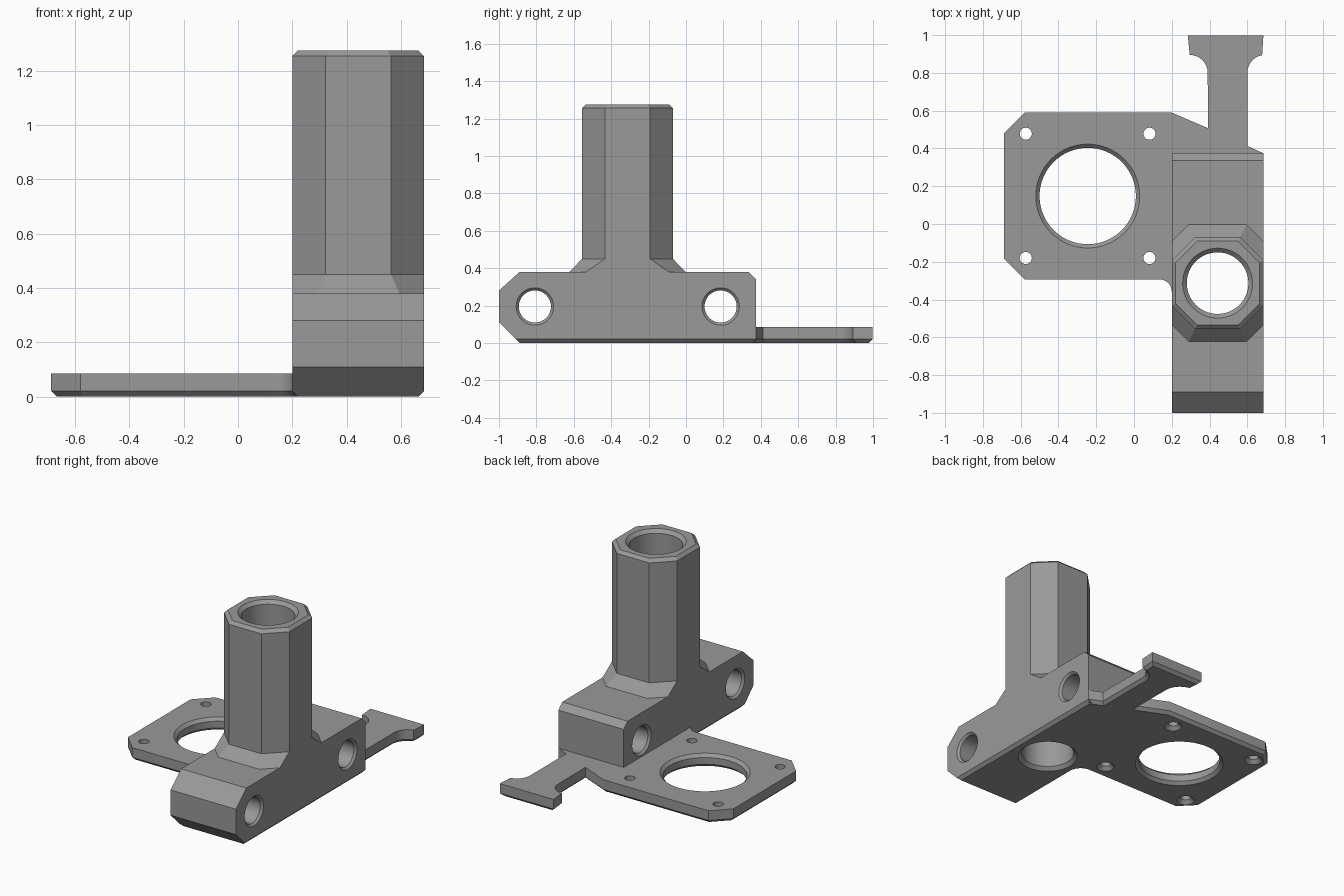
import bpy, bmesh, math
from mathutils import Matrix, Vector

if "Cube" in bpy.data.objects:
    bpy.data.objects.remove(bpy.data.objects["Cube"])

grey = bpy.data.materials.new("mid grey")
grey.diffuse_color = (0.32, 0.32, 0.32, 1)
grey.use_nodes = True
grey.node_tree.nodes["Principled BSDF"].inputs["Base Color"].default_value = grey.diffuse_color


def make_object(name, bm):
    bmesh.ops.recalc_face_normals(bm, faces=bm.faces)
    mesh = bpy.data.meshes.new(name)
    bm.to_mesh(mesh)
    bm.free()
    mesh.materials.append(grey)
    ob = bpy.data.objects.new(name, mesh)
    bpy.context.collection.objects.link(ob)
    return ob


def loft(name, rings):
    """Solid through matching rings of points, capped at both ends."""
    bm = bmesh.new()
    loops = [[bm.verts.new(p) for p in ring] for ring in rings]
    for a, b in zip(loops, loops[1:]):
        for i in range(len(a)):
            j = (i + 1) % len(a)
            bm.faces.new((a[i], a[j], b[j], b[i]))
    bm.faces.new(loops[0])
    bm.faces.new(loops[-1])
    return make_object(name, bm)


def inset(pts, d):
    """Move a counter-clockwise outline inward by d with mitred corners."""
    out = []
    for i, p in enumerate(pts):
        p = Vector(p)
        e1 = (p - Vector(pts[i - 1])).normalized()
        e2 = (Vector(pts[(i + 1) % len(pts)]) - p).normalized()
        n1, n2 = Vector((-e1.y, e1.x)), Vector((-e2.y, e2.x))
        out.append(p + (n1 + n2) * d / (1 + n1.dot(n2)))
    return out


def arc(cx, cy, r, a0, a1, n=8):
    return [(cx + r * math.cos(math.radians(a0 + (a1 - a0) * i / n)),
             cy + r * math.sin(math.radians(a0 + (a1 - a0) * i / n))) for i in range(n + 1)]


def cutter(profile, pos, sides=64, along_x=False):
    """Turned cutter from (radius, height) pairs."""
    rot = Matrix.Rotation(math.pi / 2, 4, 'Y') if along_x else Matrix()
    m = Matrix.Translation(pos) @ rot
    rings = [[m @ Vector((r * math.cos(2 * math.pi * i / sides),
                          r * math.sin(2 * math.pi * i / sides), h))
              for i in range(sides)] for r, h in profile]
    return loft("cutter", rings)


def combine(body, other, op):
    mod = body.modifiers.new(op, 'BOOLEAN')
    mod.operation, mod.solver, mod.object = op, 'EXACT', other
    bpy.context.view_layer.objects.active = body
    bpy.ops.object.modifier_apply(modifier=mod.name)
    bpy.data.objects.remove(other, do_unlink=True)


X0, X1, CX, CY = 0.2, 0.685, 0.4425, -0.313
C = 0.02  # edge chamfer

# Clamp block: side profile swept across x, with chamfered bottom edges
side = [(-1, 0.11), (-0.89, 0), (0.375, 0), (0.375, 0.34), (0.335, 0.38), (-0.89, 0.38), (-1, 0.28)]
body = loft("mounting_bracket", [[(x, y, z) for y, z in side] for x in (X0, X1)])
bm = bmesh.new()
bm.from_mesh(body.data)
low = [e for e in bm.edges if all(v.co.z < 0.001 for v in e.verts)
       and abs(e.verts[0].co.x - e.verts[1].co.x) < 0.01]
low += [e for e in bm.edges if all(v.co.z < 0.001 and v.co.y > 0.3 for v in e.verts)]
bmesh.ops.bevel(bm, geom=low, offset=C, segments=1, affect='EDGES')
bm.to_mesh(body.data)
bm.free()

# Motor plate with T-shaped tail, its inner end buried in the block
plate = ([(-0.688, -0.185), (-0.58, -0.293)] + arc(0.135, -0.358, 0.065, 90, 0)
         + [(0.4, -0.358), (0.4, 0.3), (X1 - 0.03, 0.3), (X1 - 0.03, 0.34), (X1, 0.375), (0.6, 0.413)]
         + arc(0.695, 0.8, 0.095, 180, 100) + [(0.685, 0.997), (0.285, 0.997)]
         + arc(0.295, 0.8, 0.095, 90, 0)
         + [(0.392, 0.507), (0.2, 0.59), (-0.58, 0.59), (-0.688, 0.48)])
plate_ob = loft("motor_plate", [[(p[0], p[1], z) for p in pts]
                for pts, z in ((inset(plate, C), 0), (plate, C), (plate, 0.085))])
combine(body, plate_ob, 'UNION')


# Octagonal tower with flared foot and chamfered top
def octagon(hx, hy, cut, z):
    pts = [(hx, -hy + cut), (hx, hy - cut), (hx - cut, hy), (-hx + cut, hy),
           (-hx, hy - cut), (-hx, -hy + cut), (-hx + cut, -hy), (hx - cut, -hy)]
    return [(CX + x, CY + y, z) for x, y in pts]


H = (X1 - X0) / 2
tower = loft("tower", [octagon(H, 0.31, 0.09, 0.3), octagon(H, 0.31, 0.09, 0.38),
                       octagon(H, 0.243, 0.122, 0.45), octagon(H, 0.243, 0.122, 1.255),
                       octagon(H - C, 0.243 - C, 0.115, 1.275)])
combine(body, tower, 'UNION')

# Tower bore, chamfered at both mouths
cuts = [cutter([(0.195, -0.01), (0.163, 0.022), (0.163, 1.253), (0.195, 1.285)], (CX, CY, 0))]
# Large motor opening
cuts.append(cutter([(0.285, -0.01), (0.255, C), (0.255, 0.065), (0.285, 0.095)], (-0.245, 0.148, 0)))
# Countersunk screw holes
for x in (-0.573, 0.082):
    for y in (-0.18, 0.478):
        cuts.append(cutter([(0.065, -0.01), (0.032, 0.023), (0.032, 0.1)], (x, y, 0), 32))
# Cross holes through the block
W = X1 - X0
for y in (-0.808, 0.185):
    cuts.append(cutter([(0.11, -0.01), (0.086, 0.014), (0.086, W - 0.014), (0.11, W + 0.01)],
                       (X0, y, 0.195), 48, True))
for c in cuts:
    combine(body, c, 'DIFFERENCE')

# Smooth bores, crisp edges
bpy.ops.object.select_all(action='DESELECT')
body.select_set(True)
bpy.context.view_layer.objects.active = body
bpy.ops.object.shade_smooth_by_angle(angle=math.radians(25))
